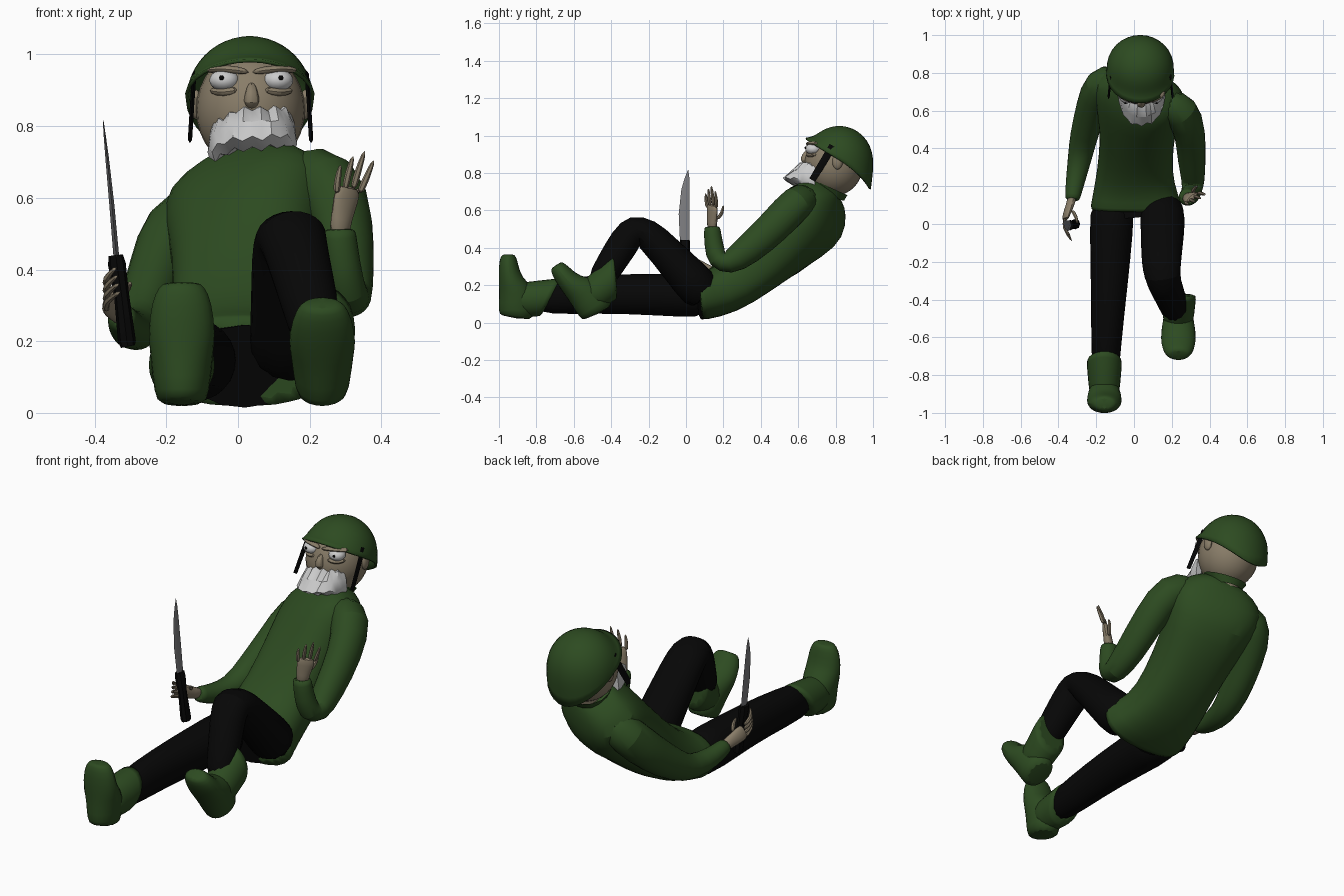
import bpy, bmesh, math
from mathutils import Vector, Matrix


def material(name, r, g, b):
    m = bpy.data.materials.new(name)
    m.diffuse_color = (r, g, b, 1)
    return m


GREEN = material("green cloth", 0.026, 0.07, 0.015)
BLACK = material("black cloth", 0.002, 0.002, 0.002)
SKIN = material("skin", 0.25, 0.205, 0.14)
WHITE = material("white", 0.75, 0.75, 0.75)
STEEL = material("steel", 0.2, 0.2, 0.21)


def finish(bm, name, mat, sub=0, solid=0):
    bmesh.ops.recalc_face_normals(bm, faces=bm.faces)
    me = bpy.data.meshes.new(name)
    bm.to_mesh(me)
    bm.free()
    ob = bpy.data.objects.new(name, me)
    bpy.context.collection.objects.link(ob)
    me.materials.append(mat)
    if solid:
        ob.modifiers.new("thickness", 'SOLIDIFY').thickness = solid
    if sub:
        s = ob.modifiers.new("smooth", 'SUBSURF')
        s.levels = s.render_levels = sub
    return ob


def add_loft(bm, rings, n=12, mtx=None, caps=True, box=1):
    """Ring = (centre, side radius, depth radius[, direction[, side vector]]); box < 1 squares the section."""
    def sup(x):
        return math.copysign(abs(x) ** box, x)
    P = [Vector(r[0]) for r in rings]
    loops = []
    for i, r in enumerate(rings):
        t = P[min(i + 1, len(P) - 1)] - P[max(i - 1, 0)]
        if len(r) > 3 and r[3]:
            t = Vector(r[3])
        t.normalize()
        u = Vector(r[4]) if len(r) > 4 else Vector((1, 0, 0))
        u = (u - t * u.dot(t)).normalized()
        v = t.cross(u)
        loop = []
        for k in range(n):
            a = math.tau * k / n
            p = P[i] + u * r[1] * sup(math.cos(a)) + v * r[2] * sup(math.sin(a))
            loop.append(bm.verts.new(mtx @ p if mtx else p))
        loops.append(loop)
    for A, B in zip(loops, loops[1:]):
        for k in range(n):
            bm.faces.new((A[k], A[(k + 1) % n], B[(k + 1) % n], B[k]))
    if caps:
        bm.faces.new(loops[0])
        bm.faces.new(loops[-1])


def loft(name, rings, mat, n=12, sub=1, **kw):
    bm = bmesh.new()
    add_loft(bm, rings, n, **kw)
    return finish(bm, name, mat, sub)


def ball(name, c, r, mat, seg=20):
    bm = bmesh.new()
    bmesh.ops.create_uvsphere(bm, u_segments=seg, v_segments=seg // 2 + 2, radius=1,
                              matrix=Matrix.Translation(c) @ Matrix.Diagonal((*r, 1)))
    return finish(bm, name, mat)


# Jumper: boxy hem, twisting towards tilted shoulders
tw = (0.46, -0.15, 0.165)
loft("jumper", [
    ((0.015, 0.072, 0.142), .25, .128, (0, 1, .1)), ((0.015, 0.08, 0.142), .25, .132, (0, 1, .1)),
    ((0.0, 0.21, 0.17), .21, .135), ((0.01, 0.36, 0.275), .195, .145),
    ((0.02, 0.52, 0.42), .205, .17, None, (1, -.15, .1)),
    ((0.03, 0.65, 0.535), .24, .19, (0.05, .65, .75), tw),
    ((0.035, 0.71, 0.625), .25, .15, (0.05, .6, .8), tw),
    ((0.04, 0.745, 0.69), .17, .105, None, tw), ((0.035, 0.77, 0.72), .08, .08)],
    GREEN, 20, box=.8)
loft("collar", [((.035, .765, .675), .085, .085, (0, .3, 1)), ((.035, .765, .725), .115, .11, (0, .45, 1))],
     GREEN, 14, 0, caps=False)
loft("neck", [((.035, .76, .66), .07, .07), ((.035, .785, .78), .075, .075)], SKIN, 14, 0)

# Sleeves
loft("left_sleeve", [
    ((.15, .66, .67), .085, .085), ((.26, .6, .655), .105, .10), ((.30, .48, .52), .085, .095),
    ((.305, .33, .385), .077, .085), ((.315, .22, .31), .062, .07), ((.305, .165, .33), .056, .062),
    ((.29, .147, .42), .052, .052), ((.282, .14, .50), .05, .046), ((.282, .14, .515), .045, .042)], GREEN)
loft("right_sleeve", [
    ((-.08, .77, .58), .09, .09), ((-.18, .74, .51), .105, .105), ((-.225, .62, .39), .085, .1),
    ((-.265, .47, .275), .078, .085), ((-.285, .36, .225), .067, .065), ((-.312, .22, .24), .052, .052),
    ((-.325, .14, .268), .042, .042), ((-.326, .125, .272), .036, .036)], GREEN)

# Trousers
loft("pelvis", [((.02, .06, .13), .17, .118), ((.01, .15, .15), .17, .1)], BLACK, 16, 0)
loft("right_leg", [
    ((-.115, .12, .145), .12, .12), ((-.118, 0, .145), .122, .122), ((-.132, -.35, .155), .10, .11),
    ((-.146, -.6, .145), .084, .104), ((-.152, -.84, .13), .075, .088)], BLACK)
loft("left_leg", [
    ((.14, .12, .13), .12, .12), ((.155, .03, .225), .125, .115), ((.147, -.12, .39), .115, .092),
    ((.145, -.21, .48), .108, .09), ((.15, -.275, .50), .1, .093), ((.165, -.325, .44), .092, .09),
    ((.20, -.405, .31), .083, .08), ((.225, -.48, .19), .075, .075)], BLACK)


# Boots: heel-to-toe foot plus flared shaft, second one rotated
def boot(name, mtx):
    bm = bmesh.new()
    add_loft(bm, [((0, -.905, .022), .065, .085), ((0, -.90, .05), .08, .102), ((0, -.90, .17), .092, .10),
                  ((0, -.935, .22), .098, .066), ((0, -.945, .31), .088, .055), ((0, -.945, .355), .065, .042),
                  ((0, -.945, .365), .045, .03)], 12, mtx)
    slant = (0, -.2, .11)
    add_loft(bm, [((0, -.71, .137), .098, .125, slant), ((0, -.73, .135), .098, .12, slant),
                  ((0, -.84, .125), .088, .098), ((0, -.93, .12), .08, .085)], 12, mtx)
    return finish(bm, name, GREEN, 1)


boot("right_boot", Matrix.Translation((-.157, -.005, 0)))
boot("left_boot", Matrix.Translation((.235, -.545, .005)) @ Matrix.Rotation(math.radians(34), 4, 'X')
     @ Matrix.Translation((0, .99, -.03)))


# Hands: flat palm with jointed fingers
def hand(name, palm, fingers):
    bm = bmesh.new()
    add_loft(bm, palm, 10)
    for pts in fingers:
        add_loft(bm, [(p, k, k) for p, k in zip(pts, (.0127, .0115, .0063))], 6)
    return finish(bm, name, SKIN, 1)


d = (.8, .6, 0)
hand("left_hand", [((.282, .14, .49), .034, .028, None, d), ((.288, .14, .54), .034, .024, None, d),
                   ((.302, .14, .60), .047, .02, None, d), ((.310, .14, .635), .042, .014, None, d)],
     [((.275, .115, .61), (.277, .108, .65), (.287, .105, .695)),
      ((.298, .13, .62), (.308, .122, .67), (.322, .12, .72)),
      ((.32, .148, .62), (.335, .142, .675), (.355, .135, .735)),
      ((.338, .163, .61), (.358, .162, .655), (.380, .155, .708)),
      ((.305, .165, .55), (.325, .195, .585), (.335, .20, .63))])
up = (.3, 0, 1)
hand("right_hand", [((-.325, .15, .27), .03, .026, None, up), ((-.338, .10, .285), .034, .022, None, up),
                    ((-.358, .05, .31), .042, .018, None, up), ((-.364, .02, .32), .038, .013, None, up)],
     [((-.364, .035, .285 + .022 * i), (-.374, -.025, .31 + .021 * i),
       (-.325 - .004 * i, -.095 + .012 * i, .34 + .023 * i)) for i in range(4)]
     + [((-.33, .075, .32), (-.305, .04, .35), (-.30, .0, .365))])

# Knife
loft("knife_handle", [((-.307, .0, .185), .02, .026), ((-.31, .0, .20), .025, .028), ((-.325, -.005, .33), .021, .022),
                      ((-.338, -.006, .415), .025, .028), ((-.341, -.006, .44), .02, .026)], BLACK, 8, 0)
loft("knife_blade", [((-.339, -.006, .43), .008, .026), ((-.352, -.01, .58), .007, .029),
                     ((-.365, -.003, .71), .005, .022), ((-.372, .006, .775), .003, .012),
                     ((-.376, .011, .815), .001, .001)], STEEL, 4, 0)

# Head with flat eyes and scowling brow
ball("head", (.035, .79, .845), (.152, .158, .168), SKIN, 28)
loft("nose", [((.038, .66, .92), .012, .015), ((.038, .637, .89), .02, .024), ((.038, .632, .87), .026, .026),
              ((.038, .65, .85), .014, .014)], SKIN, 8)
for s, nm in ((-1, "right"), (1, "left")):
    x = .037 + s * .075
    ball(nm + "_eye", (x, .68, .928), (.042, .042, .031), WHITE, 16)
    ball(nm + "_pupil", (x + s * .008, .639, .935), (.007, .005, .007), BLACK, 10)
    ball(nm + "_ear", (.035 + s * .152, .81, .86), (.016, .028, .042), SKIN, 12)
    loft(nm + "_brow", [((.035, .648, .95), .008, .01, None, (0, 1, 0)),
                        ((x, .665, .963), .03, .013, None, (0, 1, 0)),
                        ((x + s * .055, .705, .955), .018, .01, None, (0, 1, 0))], SKIN, 8)
    loft(nm + "_lower_lid", [((x - s * .04, .65, .902), .01, .01, None, (0, 1, 0)),
                             ((x, .66, .892), .024, .014, None, (0, 1, 0)),
                             ((x + s * .042, .695, .90), .012, .01, None, (0, 1, 0))], SKIN, 8)
    xs = .035 + s * .157
    loft(nm + "_chin_strap", [((xs, .785, .945), .006, .02), ((xs + s * .006, .735, .86), .006, .02),
                              ((xs + s * .012, .675, .762), .006, .018)], BLACK, 4, 0)

# Beard: curved shell with ragged tufts, higher on one side
bm = bmesh.new()
rows = ((.035, .848, .09), (.075, .845, .105), (.125, .81, .118), (.17, .765, .125), (.12, .735, .115), (.02, .735, .09))
grid = []
for j, (dep, z, w) in enumerate(rows):
    row = []
    for i in range(15):
        a = math.radians(-90 + 180 * i / 14)
        jag = (1, -.6, .3, -1, .7, -.2)[(i + j // 3) % 6] * (.008, .01, .003, .011, .011, .004)[j]
        droop = -.022 * math.sin(a) ** 2 + .014 * math.sin(a) + .004
        row.append(bm.verts.new((.04 + w * math.sin(a), .69 - (dep + jag) * math.cos(a), z + jag + droop)))
    grid.append(row)
for A, B in zip(grid, grid[1:] + grid[:1]):
    for k in range(14):
        bm.faces.new((A[k], A[k + 1], B[k + 1], B[k]))
for k in (0, 14):
    bm.faces.new([r[k] for r in grid])
finish(bm, "beard", WHITE)

# Helmet: dome whose rim rises at the forehead and drops at the nape
bm = bmesh.new()
N, M = 32, 12
top = bm.verts.new((.033, .82, 1.052))
prev = None
for j in range(1, M + 1):
    s = j / M
    ring = []
    for i in range(N):
        a = math.tau * i / N
        c = math.cos(a)                       # +1 front, -1 back
        th = math.radians(92 - 38 * c + 4 * c * c) * s
        r = .176 + s ** 7 * (.002 + .035 * max(c, 0) + .056 * c * c * (c < 0))
        ring.append(bm.verts.new((.033 + r * math.sin(th) * math.sin(a),
                                  .82 - r * math.sin(th) * c, .875 + r * math.cos(th))))
    for i in range(N):
        k = (i + 1) % N
        bm.faces.new((prev[i], prev[k], ring[k], ring[i]) if prev else (top, ring[k], ring[i]))
    prev = ring
finish(bm, "helmet", GREEN, 0, .01)

# Smooth shading with crisp edges
for ob in bpy.context.collection.objects:
    ob.select_set(True)
    bpy.context.view_layer.objects.active = ob
bpy.ops.object.shade_smooth_by_angle(angle=math.radians(40))
